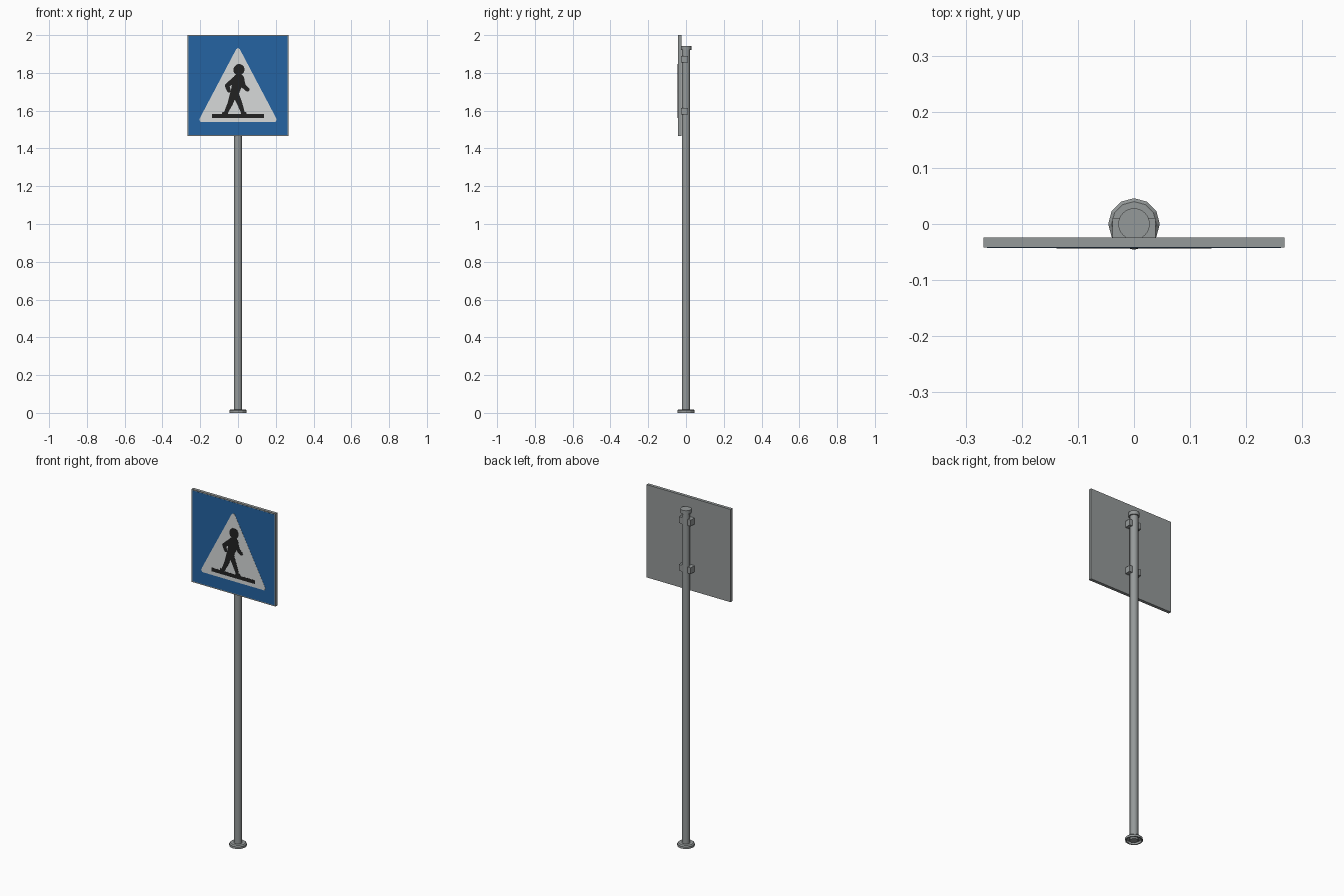
import bpy, bmesh, math
from mathutils import Vector

if "Cube" in bpy.data.objects:
    bpy.data.objects.remove(bpy.data.objects["Cube"])


def material(name, rgb):
    m = bpy.data.materials.new(name)
    m.diffuse_color = (*rgb, 1)
    m.use_nodes = True
    m.node_tree.nodes["Principled BSDF"].inputs["Base Color"].default_value = m.diffuse_color
    return m


METAL = material("grey metal", (0.30, 0.32, 0.32))
BLUE = material("sign blue", (0.018, 0.125, 0.36))
WHITE = material("sign white", (0.68, 0.70, 0.70))
BLACK = material("symbol black", (0.016, 0.016, 0.016))


def finish(name, bm, mat, smooth=False):
    bmesh.ops.recalc_face_normals(bm, faces=bm.faces)
    me = bpy.data.meshes.new(name)
    bm.to_mesh(me)
    bm.free()
    me.materials.append(mat)
    ob = bpy.data.objects.new(name, me)
    bpy.context.collection.objects.link(ob)
    if smooth:
        bpy.ops.object.select_all(action='DESELECT')
        ob.select_set(True)
        bpy.context.view_layer.objects.active = ob
        bpy.ops.object.shade_smooth_by_angle(angle=math.radians(40))
    return ob


def lathe(name, profile, sides, smooth=True):
    """Spin (radius, z) points round the z axis."""
    bm = bmesh.new()
    rings = []
    for r, z in profile:
        rings.append([bm.verts.new((r * math.cos(a), r * math.sin(a), z))
                      for a in (2 * math.pi * i / sides for i in range(sides))])
    for lo, hi in zip(rings, rings[1:]):
        for i in range(sides):
            j = (i + 1) % sides
            bm.faces.new((lo[i], lo[j], hi[j], hi[i]))
    bm.faces.new(rings[-1])
    bm.faces.new(rings[0])
    return finish(name, bm, METAL, smooth)


def prism(bm, pts, front, back):
    """Extrude an (x, z) outline along y."""
    f = bm.faces.new([bm.verts.new((x, front, z)) for x, z in pts])
    ext = bmesh.ops.extrude_face_region(bm, geom=[f], use_keep_orig=True)
    for v in ext["geom"]:
        if isinstance(v, bmesh.types.BMVert):
            v.co.y = back


def rect(x0, x1, z0, z1):
    return [(x0, z0), (x1, z0), (x1, z1), (x0, z1)]


def capsule(p, q, rp, rq, n=8):
    """Tapered round-ended stroke between two (x, z) points."""
    p, q = Vector(p), Vector(q)
    ang = math.atan2(q.y - p.y, q.x - p.x)
    pts = []
    for c, r, start in ((q, rq, ang - math.pi / 2), (p, rp, ang + math.pi / 2)):
        for i in range(n + 1):
            a = start + math.pi * i / n
            pts.append((c.x + r * math.cos(a), c.y + r * math.sin(a)))
    return pts


def plates(name, outlines, mat, front, back):
    bm = bmesh.new()
    for o in outlines:
        prism(bm, o, front, back)
    return finish(name, bm, mat)


# Post, cap and foot flange (recessed underneath)
lathe("post", [(0.022, 0.0), (0.022, 1.93)], 16)
lathe("post_cap", [(0.028, 1.921), (0.028, 1.943)], 24)
lathe("foot_flange", [(0.023, 0.012), (0.038, 0.012), (0.040, 0.0), (0.046, 0.0),
                      (0.046, 0.012), (0.040, 0.018)], 12, False)

# Brackets clamping the panel to the post
for part, z in (("lower", 1.597), ("upper", 1.872)):
    plates(part + "_bracket", [rect(-0.038, 0.038, z - 0.018, z + 0.018)],
           METAL, -0.026, 0.011)

# Panel with a thin metal rim round the blue face
plates("sign_panel", [rect(-0.268, 0.268, 1.465, 2.0)], METAL, -0.0418, -0.024)
plates("blue_face", [rect(-0.262, 0.262, 1.471, 1.994)], BLUE, -0.0425, -0.041)

# White triangle with clipped corners
tri = [(-0.198, 1.540), (0.198, 1.540), (0.205, 1.552), (0.199, 1.566),
       (0.010, 1.925), (0.0, 1.932), (-0.010, 1.925), (-0.199, 1.566), (-0.205, 1.552)]
plates("white_triangle", [tri], WHITE, -0.0432, -0.042)

# Walking figure and the ground bar
strokes = [
    ((0.004, 1.815), (0.006, 1.818), 0.029, 0.029),   # head
    ((0.004, 1.765), (-0.016, 1.700), 0.030, 0.023),  # torso
    ((-0.015, 1.768), (-0.058, 1.732), 0.014, 0.012),  # rear arm
    ((-0.058, 1.732), (-0.048, 1.706), 0.012, 0.010),
    ((0.018, 1.764), (0.030, 1.730), 0.014, 0.012),   # front arm
    ((0.030, 1.730), (0.050, 1.712), 0.012, 0.011),
    ((-0.024, 1.690), (-0.042, 1.636), 0.018, 0.014),  # rear leg
    ((-0.042, 1.636), (-0.064, 1.590), 0.014, 0.010),
    ((-0.014, 1.690), (0.008, 1.640), 0.018, 0.014),  # front leg
    ((0.008, 1.640), (0.026, 1.590), 0.014, 0.010),
    ((-0.078, 1.587), (-0.060, 1.587), 0.007, 0.007),  # feet
    ((0.022, 1.587), (0.038, 1.587), 0.007, 0.007),
]
plates("walking_figure", [capsule(*s) for s in strokes], BLACK, -0.0439, -0.0428)
plates("ground_bar", [rect(-0.138, 0.138, 1.561, 1.582)], BLACK, -0.0439, -0.0428)
